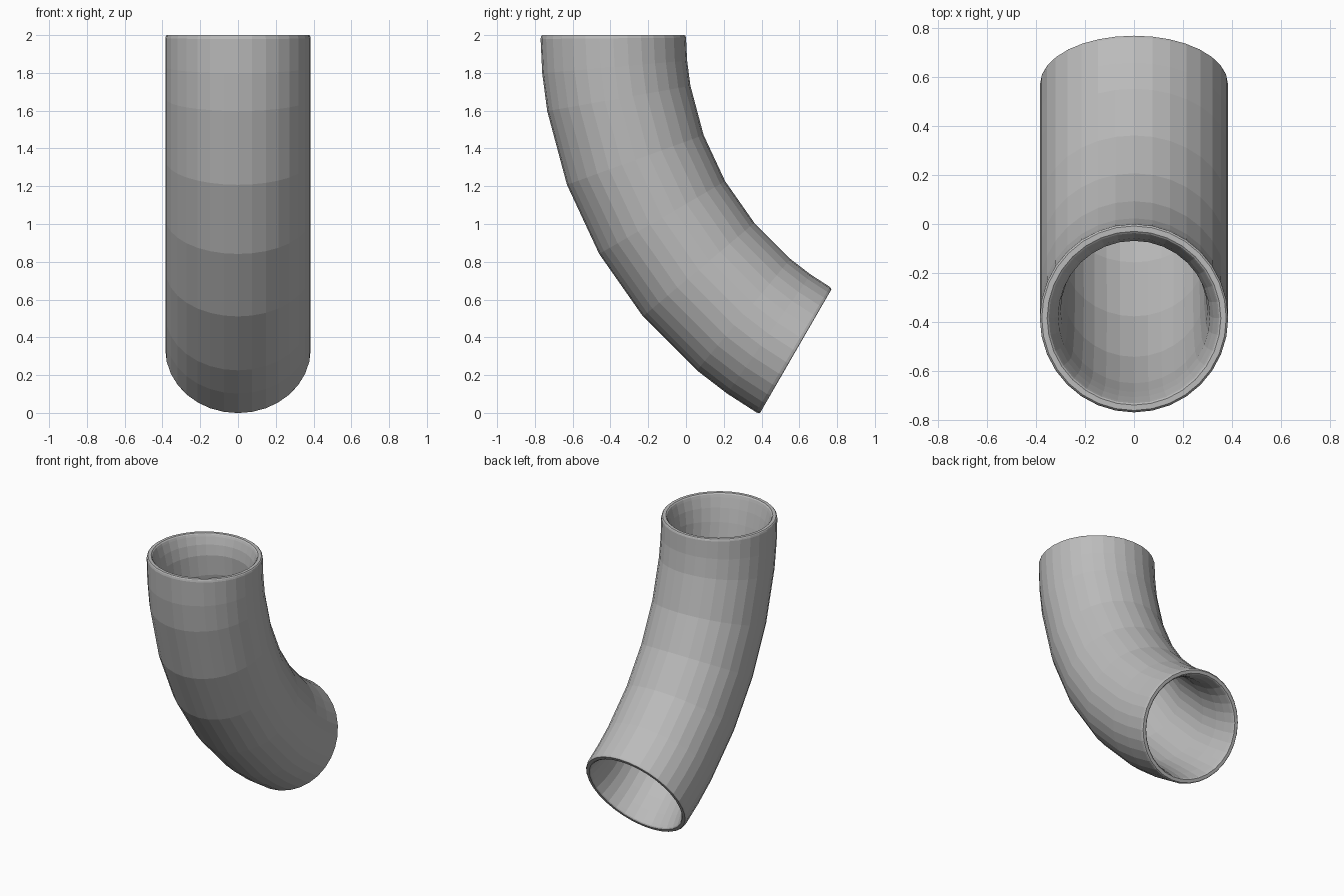
import bpy
import bmesh
from math import sin, cos, radians, pi

cube = bpy.data.objects.get("Cube")
if cube:
    bpy.data.objects.remove(cube, do_unlink=True)

SIDES = 32
BEND_RADIUS = 1.932
BEND_ANGLE = 60
PIPE_RADIUS = 0.385
TOP = 2.0
PIVOT_Y = BEND_RADIUS - PIPE_RADIUS

# Grey pipe material
grey = bpy.data.materials.new("pipe grey")
grey.use_nodes = True
colour = (0.5, 0.5, 0.5, 1)
grey.diffuse_color = colour
grey.node_tree.nodes["Principled BSDF"].inputs["Base Color"].default_value = colour


def both_ends(half):
    """Mirror (angle, radius) rings about the middle of the bend."""
    return half + [(BEND_ANGLE - a, r) for a, r in reversed(half)] 


# Outer skin with softened rims, and a bore that flares toward each mouth
middle = [10, 20, 30, 40, 50]
outer_end = [(0, 0.377), (0.15, 0.382), (0.5, PIPE_RADIUS), (5, PIPE_RADIUS)]
inner_end = [(0, 0.355), (0.2, 0.348), (0.7, 0.342), (2.5, 0.325), (5, 0.31)]


def wall(end, radii):
    rings = both_ends(end)
    cut = len(end)
    return rings[:cut] + list(zip(middle, radii)) + rings[cut:]


outer = wall(outer_end, [PIPE_RADIUS] * 5)
inner = wall(inner_end, [0.30, 0.292, 0.29, 0.292, 0.30])
profile = outer + inner[::-1]


def ring(bm, angle, radius):
    """One circle of the pipe, square to the bend at the given angle."""
    a = radians(angle)
    verts = []
    for i in range(SIDES):
        t = 2 * pi * i / SIDES
        reach = BEND_RADIUS + radius * cos(t)
        verts.append(bm.verts.new((radius * sin(t),
                                   PIVOT_Y - reach * cos(a),
                                   TOP - reach * sin(a))))
    return verts


# Bridge the rings into one closed, hollow elbow
bm = bmesh.new()
rings = [ring(bm, a, r) for a, r in profile]
for k, lower in enumerate(rings):
    upper = rings[(k + 1) % len(rings)]
    for i in range(SIDES):
        j = (i + 1) % SIDES
        bm.faces.new((lower[i], lower[j], upper[j], upper[i]))
bmesh.ops.recalc_face_normals(bm, faces=bm.faces)

mesh = bpy.data.meshes.new("elbow_pipe")
bm.to_mesh(mesh)
bm.free()
mesh.materials.append(grey)
pipe = bpy.data.objects.new("elbow_pipe", mesh)
bpy.context.collection.objects.link(pipe)
